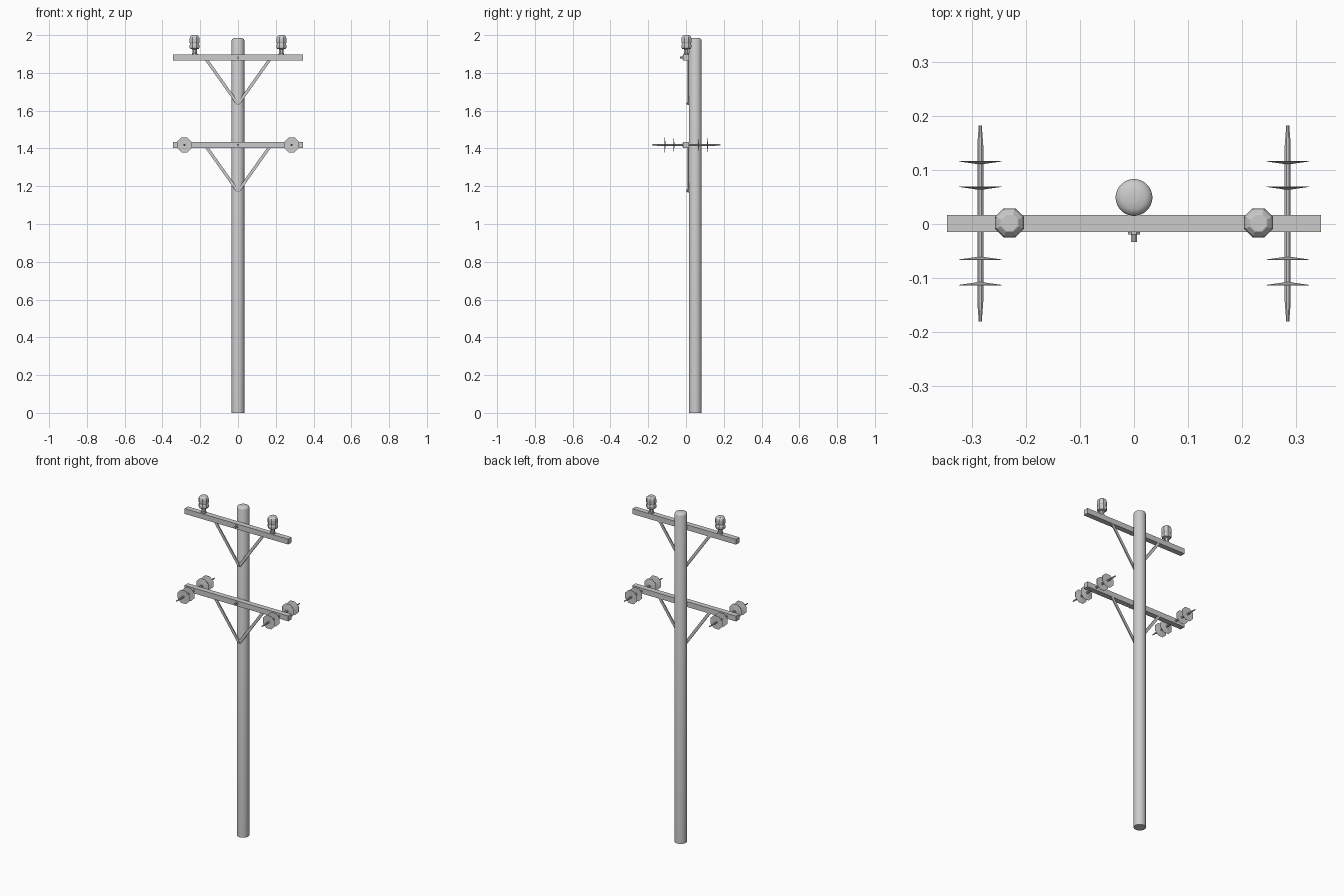
import bpy, bmesh, math
from mathutils import Matrix, Vector

if "Cube" in bpy.data.objects:
    bpy.data.objects.remove(bpy.data.objects["Cube"])


def finish(name, bm, smooth=None):
    bmesh.ops.recalc_face_normals(bm, faces=bm.faces)
    me = bpy.data.meshes.new(name)
    bm.to_mesh(me)
    bm.free()
    ob = bpy.data.objects.new(name, me)
    bpy.context.collection.objects.link(ob)
    if smooth:
        bpy.ops.object.select_all(action='DESELECT')
        bpy.context.view_layer.objects.active = ob
        ob.select_set(True)
        bpy.ops.object.shade_smooth_by_angle(angle=math.radians(smooth))
    return ob


def lathe(name, profile, n, loc, rot=None, smooth=None):
    """Closed solid turned about local z from (radius, height) points."""
    bm = bmesh.new()
    rings = []
    for r, h in profile:
        rings.append([bm.verts.new((r * math.cos(a), r * math.sin(a), h))
                      for a in (2 * math.pi * (i + 0.5) / n for i in range(n))])
    for a, b in zip(rings, rings[1:]):
        for i in range(n):
            j = (i + 1) % n
            bm.faces.new((a[i], a[j], b[j], b[i]))
    bm.faces.new(rings[0])
    bm.faces.new(rings[-1])
    m = Matrix.Translation(loc) @ (rot or Matrix())
    bmesh.ops.transform(bm, matrix=m, verts=bm.verts)
    return finish(name, bm, smooth)


def box(name, size, loc, rot=None):
    bm = bmesh.new()
    m = Matrix.Translation(loc) @ (rot or Matrix()) @ Matrix.Diagonal((*size, 1))
    bmesh.ops.create_cube(bm, size=1, matrix=m)
    return finish(name, bm)


FRONT = Matrix.Rotation(math.pi / 2, 4, 'X')   # local z -> -y
BACK = Matrix.Rotation(-math.pi / 2, 4, 'X')   # local z -> +y
BOLT = [(0.012, 0), (0.012, 0.004), (0.006, 0.004), (0.006, 0.018)]

# Pole with a softly rounded top
lathe("pole", [(0.034, 0), (0.034, 1.972), (0.031, 1.979), (0.022, 1.984), (0.008, 1.986)],
      32, (0, 0.049, 0), smooth=40)

# Two crossarms, each with bolts and a V of braces
for level, z in (("upper", 1.881), ("lower", 1.419)):
    box(level + "_crossarm", (0.69, 0.032, 0.032), (0, 0.001, z))
    lathe(level + "_arm_bolt", BOLT, 8, (0, -0.015, z), FRONT)
    lathe(level + "_brace_bolt", [(0.006, 0), (0.006, 0.014)], 8, (0, 0.017, z - 0.243), FRONT)
    for s, side in ((-1, "left"), (1, "right")):
        a, b = Vector((0, 0.012, z - 0.247)), Vector((s * 0.168, 0.012, z - 0.010))
        d = b - a
        box(f"{level}_brace_{side}", (0.016, 0.007, d.length), (a + b) / 2,
            Matrix.Rotation(math.atan2(d.x, d.z), 4, 'Y'))

# Upright pin insulators on the upper arm
PIN = [(0.016, 0), (0.016, 0.006), (0.013, 0.008), (0.013, 0.028), (0.025, 0.031),
       (0.029, 0.038), (0.029, 0.050), (0.026, 0.054), (0.026, 0.060),
       (0.029, 0.064), (0.029, 0.084), (0.026, 0.094), (0.018, 0.102), (0.016, 0.103)]
for s, side in ((-1, "left"), (1, "right")):
    lathe("pin_insulator_" + side, PIN, 8, (s * 0.23, 0.002, 1.897))

# Strain insulators: tapered rods through the lower arm with thin discs
DISC = [(0.007, -0.004), (0.012, -0.003), (0.0425, 0.001), (0.0425, 0.0018), (0.007, 0.001)]
ROD = [(0.003, -0.181), (0.006, -0.145), (0.006, 0.145), (0.003, 0.181)]
for s, side in ((-1, "left"), (1, "right")):
    x = s * 0.284
    lathe("strain_rod_" + side, ROD, 8, (x, 0.001, 1.419), BACK)
    for rot, t, end in ((FRONT, -1, "front"), (BACK, 1, "back")):
        for k, off in enumerate((0.066, 0.113)):
            lathe(f"strain_disc_{side}_{end}_{k + 1}", DISC, 8,
                  (x, 0.0015 + t * off, 1.419), rot)
